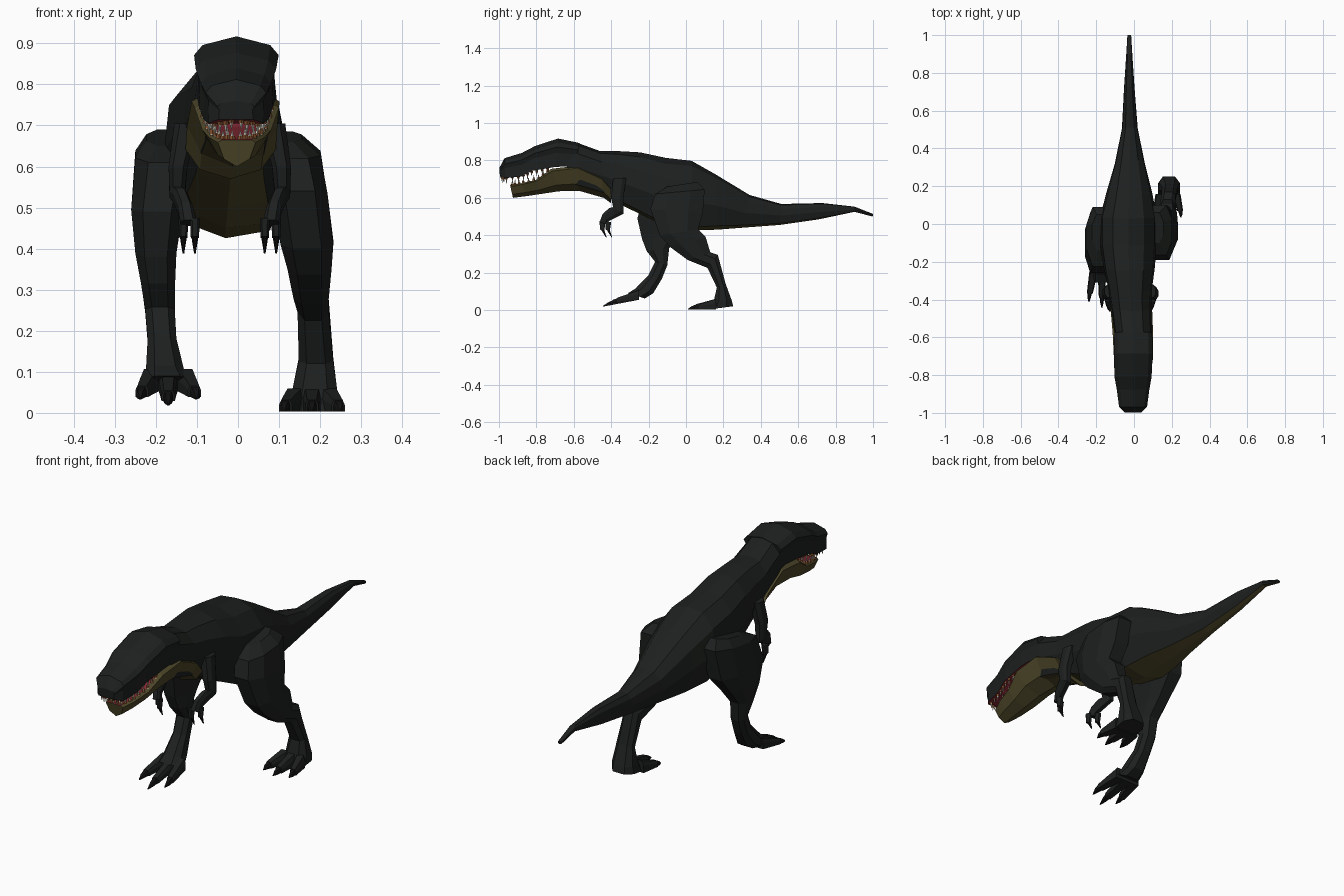
import bpy, bmesh, math
from mathutils import Vector, Matrix


def material(name, r, g, b):
    m = bpy.data.materials.new(name)
    m.diffuse_color = (r, g, b, 1)
    return m


HIDE = material("hide", .012, .0145, .013)
BELLY = material("belly", .075, .063, .022)
CLAW = material("claw", .006, .006, .006)
RED = material("mouth", .22, .02, .03)
TOOTH = material("tooth", .8, .76, .66)
GUM = material("gum", .25, .09, .03)


def finish(name, bm, mats):
    bmesh.ops.recalc_face_normals(bm, faces=bm.faces)
    me = bpy.data.meshes.new(name)
    bm.to_mesh(me)
    bm.free()
    for m in mats:
        me.materials.append(m)
    ob = bpy.data.objects.new(name, me)
    bpy.context.collection.objects.link(ob)
    return ob


def loft(name, rings, half, mats=(HIDE,), cap=None):
    """Each ring: (ya, za, yb, zb, x centre, half width); half: (u across x, v from a to b)."""
    sec = [(u, v, i) for i, (u, v) in enumerate(half)]
    sec += [(-u, v, i) for u, v, i in reversed(sec) if u > 0]
    slots = list(dict.fromkeys(list(mats) + ([cap] if cap else [])))
    bm = bmesh.new()
    loops = []
    for ya, za, yb, zb, xc, w in rings:
        loops.append([bm.verts.new((xc + u * w, ya + (yb - ya) * v, za + (zb - za) * v))
                      for u, v, i in sec])
    n = len(sec)
    for a, b in zip(loops, loops[1:]):
        for k in range(n):
            j = (k + 1) % n
            f = bm.faces.new((a[k], a[j], b[j], b[k]))
            f.material_index = slots.index(mats[min(sec[k][2], sec[j][2], len(mats) - 1)])
    for end in (loops[0], loops[-1]):
        bm.faces.new(end).material_index = slots.index(cap or mats[0])
    return finish(name, bm, slots)


LIMB = [(.55, 0), (1, .28), (1, .72), (.55, 1)]
BOX = [(.7, 0), (1, .4), (1, 1)]

# Torso, neck and tail, with the ribcage rolled slightly by the stride
body = loft("body", [
    (-.66, .905, -.62, .66, 0, .09), (-.578, .893, -.56, .645, -.005, .1),
    (-.46, .85, -.42, .605, -.015, .107), (-.364, .85, -.33, .555, -.02, .115),
    (-.246, .843, -.22, .5, -.025, .135), (-.11, .813, -.11, .45, -.03, .15),
    (.03, .797, .04, .425, -.03, .15), (.155, .727, .17, .43, -.025, .122),
    (.34, .615, .3, .44, -.022, .08), (.51, .567, .5, .455, -.022, .042),
    (.727, .572, .71, .485, -.025, .028), (.9, .553, .9, .525, -.025, .016),
    (1, .514, .998, .5, -.025, .01)],
    [(0, 0), (.55, .05), (.92, .24), (1, .55), (.72, .92), (0, 1)],
    [HIDE, HIDE, HIDE, HIDE, BELLY])
for v in body.data.vertices:
    t = max(0, 1 - abs(v.co.y + .1) / .35)
    v.co.z -= .17 * (v.co.x + .025) * t

# Upper skull with red palate
loft("upper_head", [
    (-.998, .76, -.995, .715, -.005, .045), (-.97, .812, -.965, .705, -.005, .074),
    (-.877, .84, -.88, .715, -.005, .086), (-.807, .877, -.82, .745, -.005, .098),
    (-.684, .917, -.7, .765, -.004, .103), (-.57, .893, -.59, .77, -.004, .1)],
    [(0, 0), (.8, .14), (1, .3), (.9, .5), (.92, 1), (0, 1)],
    [HIDE, HIDE, HIDE, HIDE, RED], HIDE)

# Lower jaw and throat
loft("lower_jaw", [
    (-.94, .665, -.925, .6, -.003, .046), (-.88, .678, -.86, .608, -.003, .068),
    (-.8, .697, -.78, .62, -.003, .084), (-.72, .755, -.68, .635, -.003, .103),
    (-.58, .772, -.57, .637, -.006, .107), (-.45, .71, -.44, .6, -.014, .11),
    (-.4, .65, -.4, .57, -.018, .11)],
    [(0, 0), (.8, 0), (1, .1), (.68, .72), (0, 1)], [RED, BELLY, BELLY, BELLY], BELLY)


# Teeth: cones spaced along one side of the mouth, then mirrored
def teeth(name, path, count, length, direction):
    bm = bmesh.new()
    pts = [Vector(p) for p in path]
    for i in range(count):
        t = i / (count - 1) * (len(pts) - 1)
        k = min(int(t), len(pts) - 2)
        p = pts[k].lerp(pts[k + 1], t - k)
        size = length * (.8 + .3 * (i % 2))
        for s in (1, -1):
            for rad, h, slot in ((.008, size * .35, 1), (.006, size, 0)):
                centre = Vector((s * p.x - .004, p.y, p.z + direction * h * .4))
                m = Matrix.Translation(centre)
                if direction < 0:
                    m = m @ Matrix.Rotation(math.pi, 4, 'X')
                r = bmesh.ops.create_cone(bm, cap_ends=True, segments=4, radius1=rad,
                                          radius2=.001 if not slot else .006, depth=h, matrix=m)
                for f in {f for v in r['verts'] for f in v.link_faces}:
                    f.material_index = slot
    finish(name, bm, [TOOTH, GUM])


teeth("upper_teeth", [(.012, -.985, .714), (.05, -.968, .708), (.07, -.88, .716),
                      (.08, -.82, .744), (.084, -.74, .757)], 12, .032, -1)
teeth("lower_teeth", [(.01, -.93, .667), (.038, -.925, .667), (.058, -.87, .68),
                      (.072, -.8, .697), (.084, -.74, .738)], 11, .028, 1)

# Legs: the right one trails, the left one steps forward
loft("right_leg", [
    (-.1, .66, .06, .685, .11, .045), (-.165, .62, .1, .645, .135, .066),
    (-.19, .54, .09, .52, .15, .068), (-.14, .4, .065, .43, .168, .064),
    (-.085, .337, .105, .39, .174, .054), (.01, .267, .13, .308, .178, .043),
    (.115, .225, .17, .295, .183, .038), (.165, .12, .212, .14, .19, .042),
    (.15, .055, .245, .05, .187, .055), (.12, .003, .252, .02, .185, .058)], LIMB)
loft("left_leg", [
    (-.14, .65, .05, .69, -.165, .058), (-.225, .61, .09, .65, -.18, .07),
    (-.26, .49, .06, .5, -.197, .063), (-.235, .38, -.02, .41, -.2, .05),
    (-.21, .315, -.09, .33, -.195, .042), (-.165, .258, -.1, .24, -.19, .036),
    (-.2, .187, -.13, .165, -.185, .035), (-.27, .115, -.175, .09, -.178, .046),
    (-.31, .09, -.22, .062, -.172, .056)], LIMB)


# Feet: three splayed toes ending in claws
def foot(side, xc, y, z, length, rise, ground):
    for k, part in ((-1, "inner"), (0, "middle"), (1, "outer")):
        ln = length * (1 if k == 0 else .84)
        spots = [(0, .042, .024, .02), (.4, .055, .019, .016), (.72, .064, .016, .013)]
        tip = [(.7, .064, .012, .012), (.86, .068, .009, .009), (1, .068, .002, .002)]
        for label, mat, data in (("toe", HIDE, spots), ("claw", CLAW, tip)):
            rings = []
            for t, splay, w, h in data:
                zb = z + (ground + .015 * abs(k) * (z > .01) - z) * t
                lift = rise * (1 - t) + h * 1.6
                yy = y - ln * t
                rings.append((yy, zb + lift, yy, zb, xc + k * splay, w))
            loft(f"{side}_{part}_{label}", rings, BOX, [mat])


foot("right", .18, .16, .003, .15, .025, .003)
foot("left", -.17, -.25, .055, .195, .02, .018)

# Arms with two clawed fingers, mirrored about the body centre line
for s, side in ((1, "right"), (-1, "left")):
    def X(x):
        return s * (x + .02) - .02

    loft(side + "_arm", [
        (-.39, .705, -.32, .705, X(.085), .03), (-.4, .6, -.335, .6, X(.106), .023),
        (-.39, .55, -.335, .515, X(.108), .019), (-.41, .545, -.365, .5, X(.1), .018),
        (-.445, .515, -.415, .475, X(.088), .018), (-.462, .47, -.42, .455, X(.08), .02)], LIMB)
    for k, part in ((0, "front"), (1, "back")):
        x, dy = X(.065 + .028 * k), .03 * k
        loft(f"{side}_{part}_finger", [
            (-.462 + dy, .475, -.43 + dy, .47, x, .012),
            (-.46 + dy, .43, -.437 + dy, .425, x, .01)], LIMB)
        loft(f"{side}_{part}_hand_claw", [
            (-.458 + dy, .435, -.438 + dy, .43, x, .009),
            (-.428 + dy, .388, -.424 + dy, .388, x, .002)], LIMB, [CLAW])
